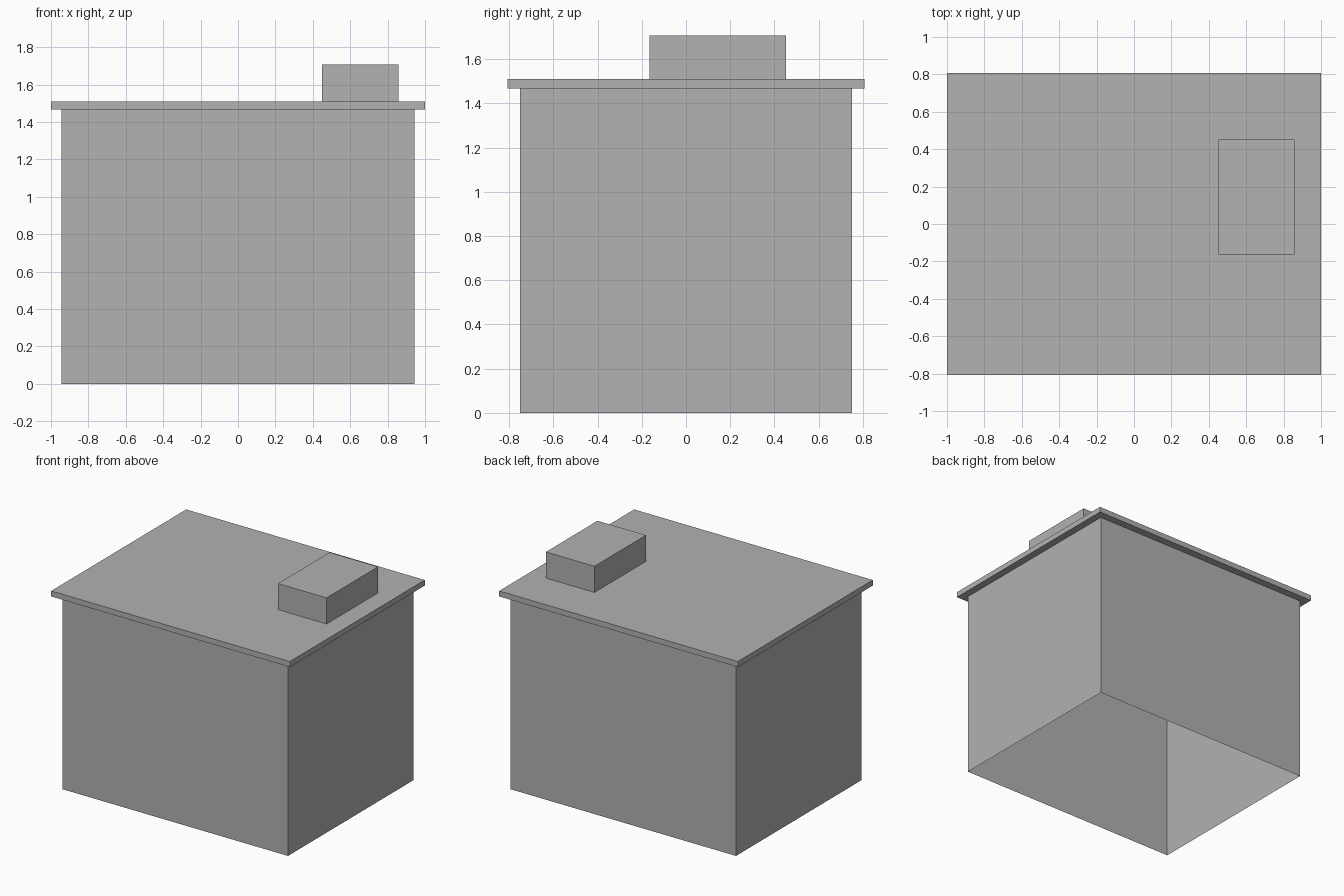
import bpy
import bmesh
from mathutils import Vector

cube = bpy.data.objects.get("Cube")
if cube:
    bpy.data.objects.remove(cube, do_unlink=True)

# One plain grey for the whole building
grey = bpy.data.materials.new("plain_grey")
grey.use_nodes = True
colour = (0.445, 0.445, 0.445, 1)
grey.diffuse_color = colour
grey.node_tree.nodes["Principled BSDF"].inputs["Base Color"].default_value = colour


def box(name, low, high, open_top=False, open_bottom=False):
    """Box between two corners, optionally without its top or bottom face."""
    low, high = Vector(low), Vector(high)
    size, centre = high - low, (low + high) / 2
    bm = bmesh.new()
    bmesh.ops.create_cube(bm, size=1)
    bm.normal_update()
    removed = [f for f in bm.faces
               if (open_top and f.normal.z > 0.5) or (open_bottom and f.normal.z < -0.5)]
    bmesh.ops.delete(bm, geom=removed, context='FACES')
    bmesh.ops.scale(bm, vec=size, verts=bm.verts)
    mesh = bpy.data.meshes.new(name)
    bm.to_mesh(mesh)
    bm.free()
    mesh.materials.append(grey)
    obj = bpy.data.objects.new(name, mesh)
    obj.location = centre
    bpy.context.collection.objects.link(obj)
    return obj


eaves, roof_top, unit_top = 1.468, 1.51, 1.708

# Hollow wall shell, open to the ground
box("walls", (-0.944, -0.75, 0), (0.944, 0.75, eaves), open_top=True, open_bottom=True)

# Thin overhanging flat roof
box("roof_slab", (-1, -0.808, eaves), (1, 0.808, roof_top))

# Small block standing on the roof
box("rooftop_block", (0.45, -0.164, roof_top), (0.857, 0.453, unit_top), open_bottom=True)
